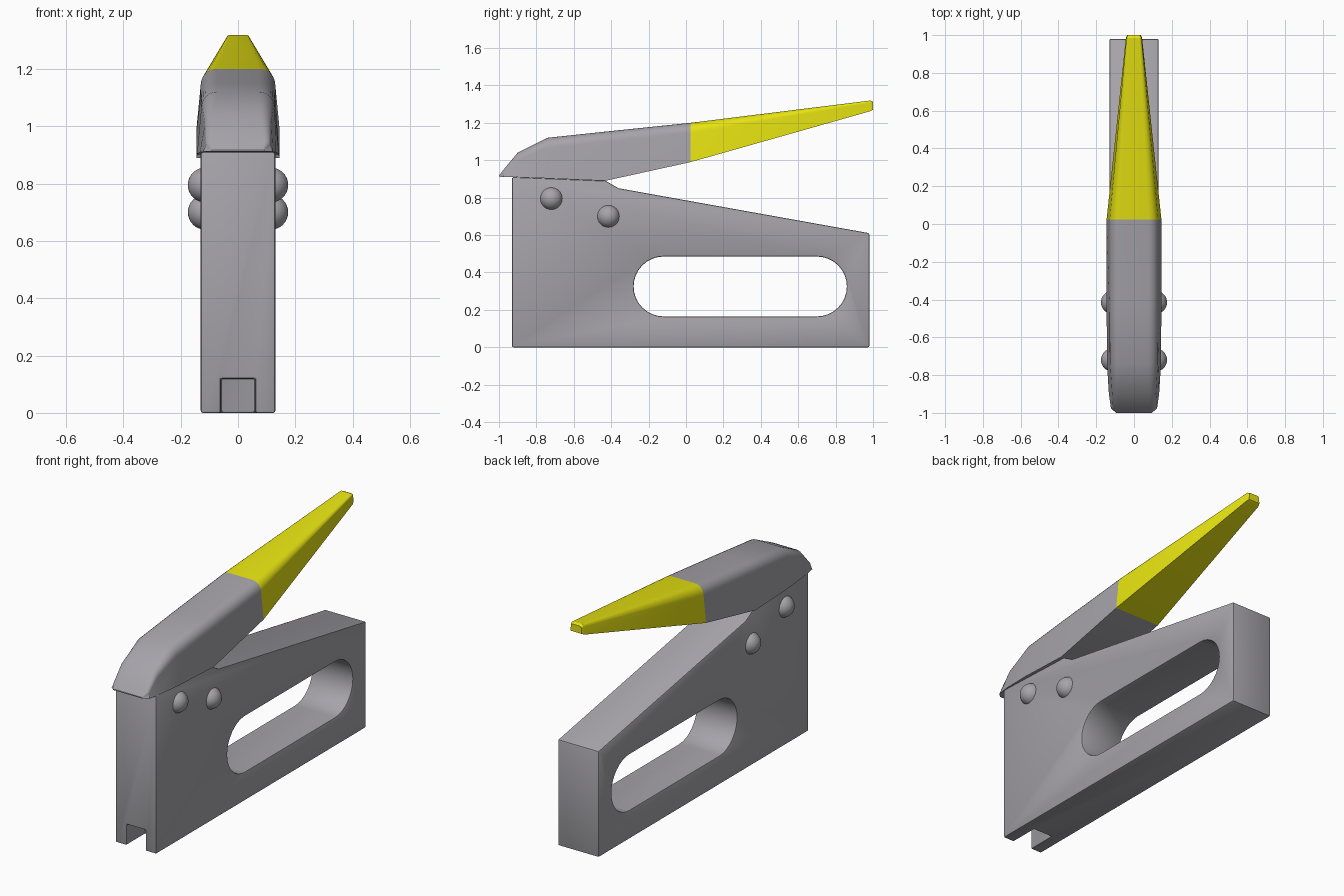
import bpy, bmesh, math
from mathutils import Vector

if "Cube" in bpy.data.objects:
    bpy.data.objects.remove(bpy.data.objects["Cube"])


def material(name, rgb):
    m = bpy.data.materials.new(name)
    m.diffuse_color = (*rgb, 1)
    m.use_nodes = True
    m.node_tree.nodes["Principled BSDF"].inputs["Base Color"].default_value = m.diffuse_color
    return m


GREY = material("metal_grey", (0.38, 0.37, 0.40))
YELLOW = material("grip_yellow", (0.80, 0.77, 0.006))


def finish(bm, name, mats):
    bmesh.ops.recalc_face_normals(bm, faces=bm.faces)
    me = bpy.data.meshes.new(name)
    bm.to_mesh(me)
    bm.free()
    for m in mats:
        me.materials.append(m)
    ob = bpy.data.objects.new(name, me)
    bpy.context.collection.objects.link(ob)
    return ob


def activate(ob):
    bpy.ops.object.select_all(action='DESELECT')
    ob.select_set(True)
    bpy.context.view_layer.objects.active = ob


def plate(name, profile, half):
    """Extrude a (y, z) profile across x from -half to half."""
    bm = bmesh.new()
    face = bm.faces.new([bm.verts.new((-half, y, z)) for y, z in profile])
    ext = bmesh.ops.extrude_face_region(bm, geom=[face])['geom']
    bmesh.ops.translate(bm, vec=(2 * half, 0, 0),
                        verts=[v for v in ext if isinstance(v, bmesh.types.BMVert)])
    return finish(bm, name, [GREY])


# Body with a hand slot and a staple exit notch
body = plate("body", [(-0.93, 0), (0.98, 0), (0.98, 0.61), (-0.36, 0.85),
                      (-0.43, 0.89), (-0.93, 0.91)], 0.13)
slot = []
for cy, start in ((0.70, -90), (-0.12, 90)):
    for i in range(17):
        a = math.radians(start + i * 180 / 16)
        slot.append((cy + 0.16 * math.cos(a), 0.325 + 0.16 * math.sin(a)))
cutters = [plate("slot_cutter", slot, 0.3),
           plate("notch_cutter", [(-1.1, -0.1), (-0.76, -0.1), (-0.76, 0.12), (-1.1, 0.12)], 0.06)]
activate(body)
for c in cutters:
    c.hide_render = True
    mod = body.modifiers.new("cut", 'BOOLEAN')
    mod.operation, mod.solver, mod.object = 'DIFFERENCE', 'EXACT', c
    bpy.ops.object.modifier_apply(modifier=mod.name)
for c in cutters:
    bpy.data.objects.remove(c, do_unlink=True)
bev = body.modifiers.new("edge", 'BEVEL')
bev.width, bev.segments, bev.limit_method, bev.angle_limit = 0.007, 2, 'ANGLE', math.radians(40)
bpy.ops.object.modifier_apply(modifier=bev.name)
bpy.ops.object.shade_smooth_by_angle(angle=math.radians(30))


# Lever: lofted rounded trapezoids, y, bottom z, top z, bottom / shoulder half width, corner size
SECTIONS = [(-1.0, 0.912, 0.918, 0.095, 0.09, 0.002),
            (-0.975, 0.911, 0.95, 0.122, 0.112, 0.02),
            (-0.90, 0.909, 1.04, 0.133, 0.117, 0.04),
            (-0.74, 0.903, 1.12, 0.143, 0.128, 0.055),
            (-0.43, 0.89, 1.153, 0.145, 0.130, 0.055),
            (0.025, 0.99, 1.20, 0.145, 0.130, 0.055),
            (0.985, 1.262, 1.319, 0.043, 0.040, 0.012),
            (1.0, 1.27, 1.312, 0.036, 0.033, 0.01)]


def ring(y, zb, zt, wb, ws, r):
    half = [(wb, zb)]
    for i in range(7):
        a = math.radians(i * 15)
        half.append((ws - r + r * math.cos(a), zt - r + r * math.sin(a)))
    pts = half + [(-x, z) for x, z in reversed(half)]
    return [Vector((x, y, z)) for x, z in pts]


bm = bmesh.new()
rings = [[bm.verts.new(p) for p in ring(*s)] for s in SECTIONS]
n = len(rings[0])
for a, b in zip(rings, rings[1:]):
    for i in range(n):
        j = (i + 1) % n
        bm.faces.new((a[i], a[j], b[j], b[i]))
bm.faces.new(rings[0])
bm.faces.new(rings[-1])
for f in bm.faces:  # the grip end is yellow
    f.material_index = int(f.calc_center_median().y > 0.025)
lever = finish(bm, "lever", [GREY, YELLOW])
activate(lever)
bpy.ops.object.shade_smooth_by_angle(angle=math.radians(28))

# Domed pins on both sides
for k, (y, z) in enumerate(((-0.72, 0.795), (-0.415, 0.70))):
    for s in (-1, 1):
        bm = bmesh.new()
        bmesh.ops.create_uvsphere(bm, u_segments=32, v_segments=16, radius=0.061)
        bmesh.ops.translate(bm, vec=(s * 0.114, y, z), verts=bm.verts)
        pin = finish(bm, f"pin_{k + 1}_{'left' if s < 0 else 'right'}", [GREY])
        activate(pin)
        bpy.ops.object.shade_smooth()
